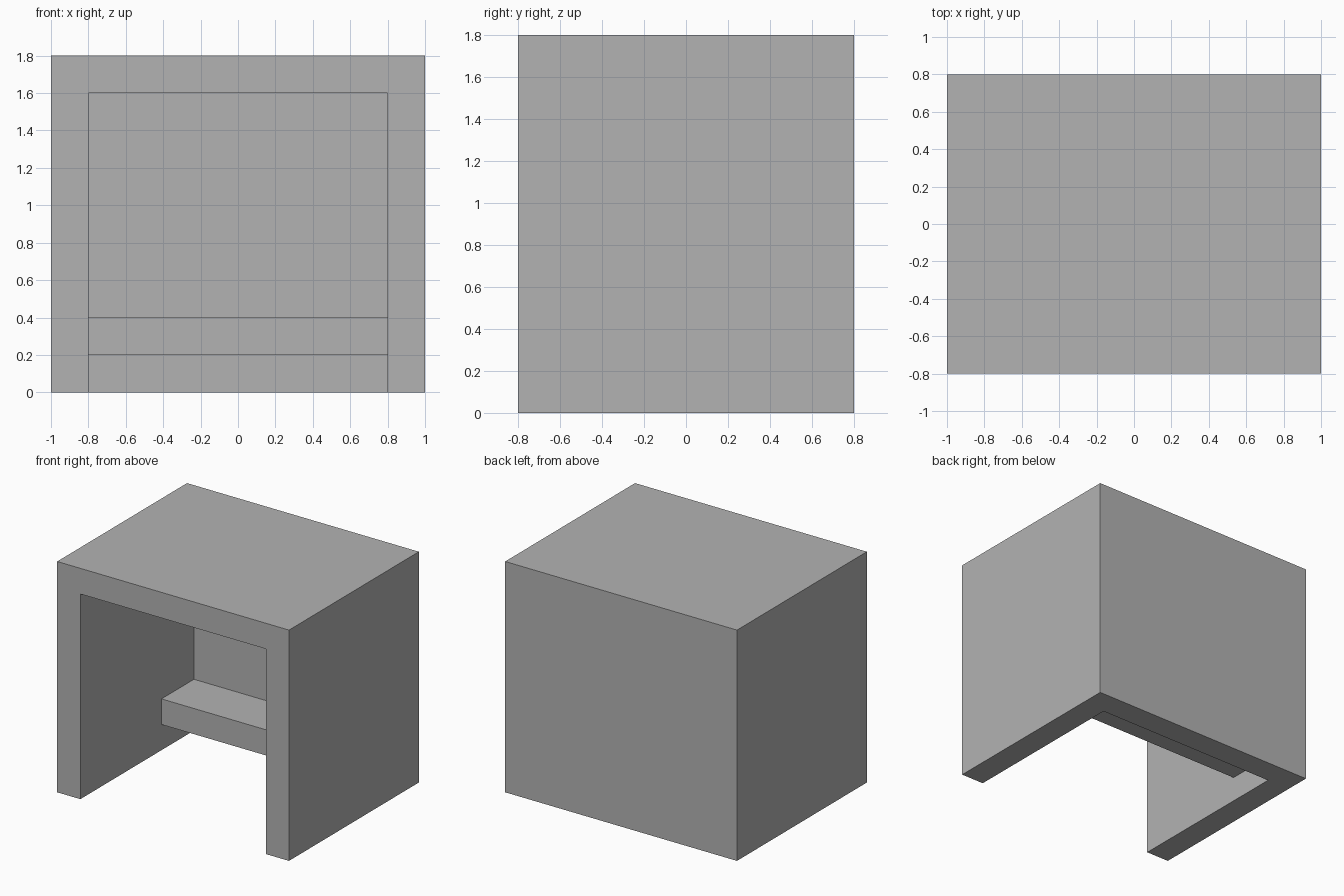
import bpy

cube = bpy.data.objects.get("Cube")
if cube:
    bpy.data.objects.remove(cube, do_unlink=True)

# One flat grey for every part
grey = bpy.data.materials.new("plain grey")
grey.use_nodes = True
colour = (0.45, 0.45, 0.45, 1)
grey.diffuse_color = colour
grey.node_tree.nodes["Principled BSDF"].inputs["Base Color"].default_value = colour


def box(name, low, high):
    """Add a box spanning two opposite corners."""
    centre = [(a + b) / 2 for a, b in zip(low, high)]
    bpy.ops.mesh.primitive_cube_add(size=1, location=centre)
    obj = bpy.context.object
    obj.name = name
    obj.scale = [b - a for a, b in zip(low, high)]
    bpy.ops.object.transform_apply(location=True, rotation=False, scale=True)
    obj.data.materials.append(grey)
    return obj


WALL = 0.2
W, D, H = 1.0, 0.8, 1.8  # half width, half depth, height

# Shelter shell: roof, two side walls and back wall, open at front and floor
shell = box("shelter_shell", (-W, -D, 0), (W, D, H))
cutter = box("opening_cutter", (WALL - W, -D - 1, -1), (W - WALL, D - WALL, H - WALL))
cut = shell.modifiers.new("opening", "BOOLEAN")
cut.operation = "DIFFERENCE"
cut.solver = "EXACT"
cut.object = cutter
bpy.context.view_layer.objects.active = shell
bpy.ops.object.modifier_apply(modifier=cut.name)
bpy.data.objects.remove(cutter, do_unlink=True)

# Bench between the side walls, against the back wall
box("bench", (WALL - W, 0.2, 0.2), (W - WALL, D - WALL, 0.4))
